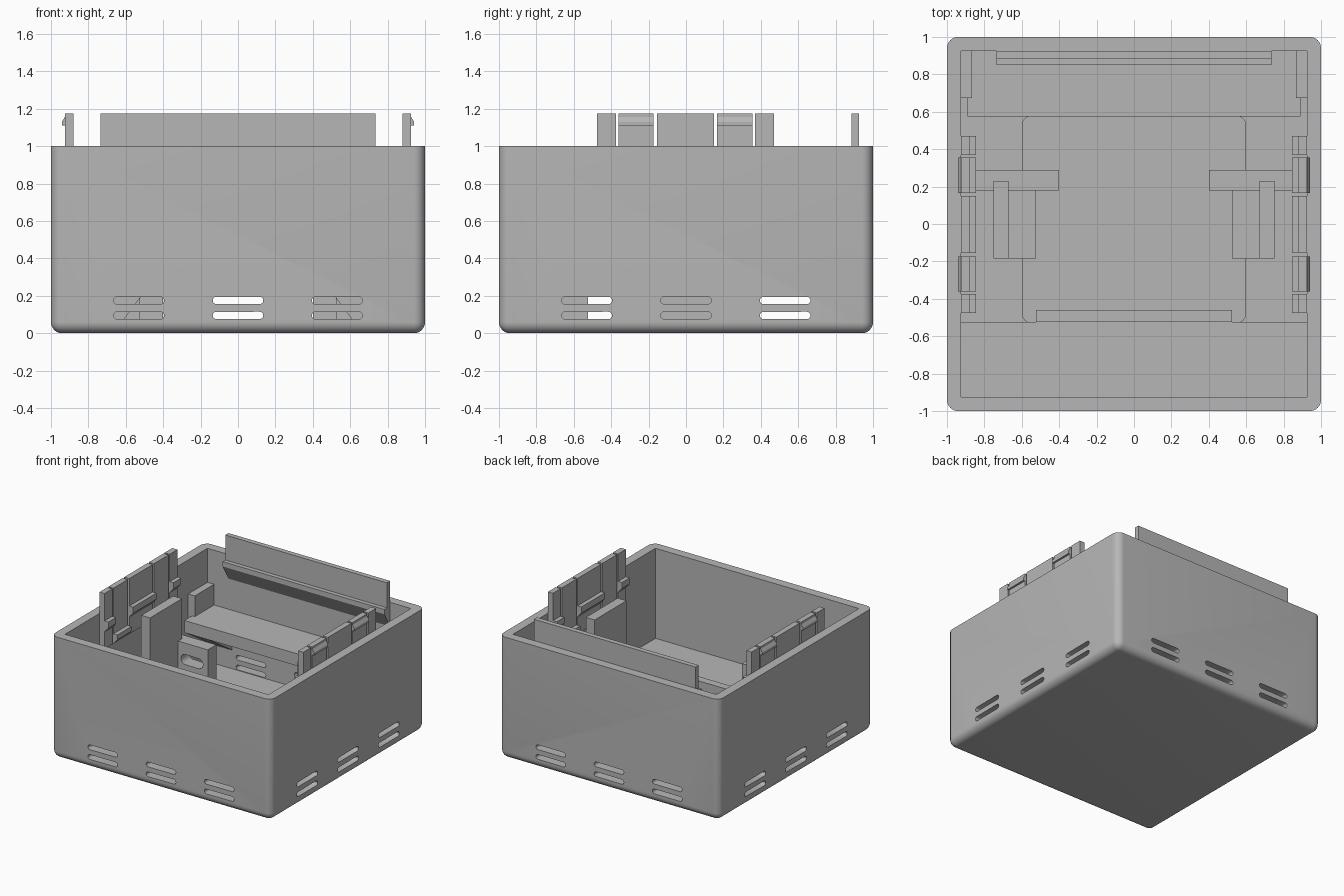
import bpy, bmesh, math
from mathutils import Matrix

old = bpy.data.objects.get("Cube")
if old:
    bpy.data.objects.remove(old, do_unlink=True)

grey = bpy.data.materials.new("matte_grey")
grey.use_nodes = True
colour = (0.47, 0.47, 0.47, 1)
grey.diffuse_color = colour
grey.node_tree.nodes["Principled BSDF"].inputs["Base Color"].default_value = colour


def finish(name, bm):
    bmesh.ops.recalc_face_normals(bm, faces=bm.faces)
    me = bpy.data.meshes.new(name)
    bm.to_mesh(me)
    bm.free()
    me.materials.append(grey)
    ob = bpy.data.objects.new(name, me)
    bpy.context.collection.objects.link(ob)
    return ob


def box(name, x, y, z, round_test=None, radius=0.0, segments=8):
    """Box from (min, max) pairs; edges passing round_test are rounded."""
    bm = bmesh.new()
    bmesh.ops.create_cube(bm, size=1)
    for v in bm.verts:
        v.co = [r[0] if c < 0 else r[1] for c, r in zip(v.co, (x, y, z))]
    if round_test:
        edges = [e for e in bm.edges if round_test(*e.verts)]
        bmesh.ops.bevel(bm, geom=edges, offset=radius, segments=segments,
                        profile=0.5, affect='EDGES')
    return finish(name, bm)


def prism(name, profile, start, end, axis):
    """Extrude an (x, z) profile along y, or a (y, z) profile along x."""
    bm = bmesh.new()
    def place(p, d):
        return (d, p[0], p[1]) if axis == 'X' else (p[0], d, p[1])
    face = bm.faces.new([bm.verts.new(place(p, start)) for p in profile])
    top = bmesh.ops.extrude_face_region(bm, geom=[face])["geom"]
    for v in top:
        if isinstance(v, bmesh.types.BMVert):
            v.co["XYZ".index(axis)] = end
    return finish(name, bm)


def cut(target, cutter):
    mod = target.modifiers.new("cut", 'BOOLEAN')
    mod.operation = 'DIFFERENCE'
    mod.solver = 'EXACT'
    mod.object = cutter
    bpy.context.view_layer.objects.active = target
    bpy.ops.object.modifier_apply(modifier=mod.name)
    bpy.data.objects.remove(cutter, do_unlink=True)


def pill(centre, z, length, height, start, end, axis):
    """Cutter with a round-ended slot profile."""
    r, pts = height / 2, []
    for i in range(18):
        a = 2 * math.pi * (i + 0.5) / 18
        shift = math.copysign(length / 2 - r, math.cos(a))
        pts.append((centre + shift + r * math.cos(a), z + r * math.sin(a)))
    return prism("slot_cutter", pts, start, end, axis)


def mirrored(ob, name):
    """Copy a part across to the other side of x = 0."""
    me = ob.data.copy()
    me.transform(Matrix.Scale(-1, 4, (1, 0, 0)))
    me.flip_normals()
    twin = bpy.data.objects.new(name, me)
    bpy.context.collection.objects.link(twin)


def pair(name, build, *args):
    ob = build("left_" + name, *args)
    mirrored(ob, "right_" + name)


def upright(a, b):
    return abs(a.co.z - b.co.z) > 0.01


# Case with rounded corners and rounded lower edge
case = box("case", (-1, 1), (-1, 1), (0, 1),
           lambda a, b: upright(a, b) or a.co.z + b.co.z < 0.1, 0.06)
cut(case, box("cavity", (-.925, .925), (-.925, .925), (.07, 1.2)))
cut(case, box("pocket", (-.595, .595), (-.525, .575), (.04, .2), upright, .04))

# Vent slots through all four walls
for c in (-.53, 0, .53):
    for z in (.095, .175):
        for axis in "XY":
            cut(case, pill(c, z, .27, .04, -1.2, 1.2, axis))
bpy.ops.object.select_all(action='DESELECT')
case.select_set(True)
bpy.context.view_layer.objects.active = case
bpy.ops.object.shade_smooth_by_angle(angle=math.radians(30))

# Low front shelf with sloped side supports
box("front_shelf", (-.93, .93), (-.93, -.525), (.21, .26))
box("front_shelf_lip", (-.525, .525), (-.525, -.46), (.21, .28))
pair("front_support", prism,
     [(.93, .06), (.62, .06), (.505, .215), (.93, .215)], -.93, -.525, 'Y')

# Higher back shelf with braces and corner posts
box("back_shelf", (-.89, .89), (.575, .93), (.45, .55))
pair("back_brace", prism, [(.58, .45), (.93, .45), (.93, .22)], .7, .89, 'X')
pair("shelf_end", box, (.865, .93), (.675, .93), (.45, .72))

# Standing board holders
pair("tall_panel", box, (.67, .75), (-.185, .23), (.03, .92))
pair("panel_foot", box, (.525, .67), (-.185, .18), (.03, .3))
bracket = box("left_bracket", (.40, .85), (.18, .29), (.03, .59))
cut(bracket, pill(.545, .455, .2, .085, .1, .4, 'Y'))
mirrored(bracket, "right_bracket")

# Fixed tabs and sprung clips along both side walls
for i, (a, b) in enumerate([(-.475, -.375), (-.155, .15), (.37, .47)], 1):
    pair(f"side_tab_{i}", box, (.88, .926), (a, b), (.72, 1.175))
    pair(f"tab_ledge_{i}", prism,
         [(.88, .95), (.845, .95), (.845, .9), (.88, .86)], a, b, 'Y')
for i, (a, b) in enumerate([(-.36, -.175), (.165, .355)], 1):
    pair(f"clip_{i}", box, (.88, .926), (a, b), (.72, 1.175))
    pair(f"clip_hook_{i}", prism,
         [(.92, 1.165), (.942, 1.13), (.942, 1.11), (.92, 1.11)], a, b, 'Y')
    pair(f"clip_ledge_{i}", prism,
         [(.88, .8), (.845, .8), (.845, .76), (.88, .72)], a, b, 'Y')

# Back locating rail with its tapered ledge
prism("back_rail", [(.926, 1.175), (.885, 1.175), (.885, .97), (.85, .97),
                    (.85, .93), (.926, .8)], -.735, .735, 'X')
